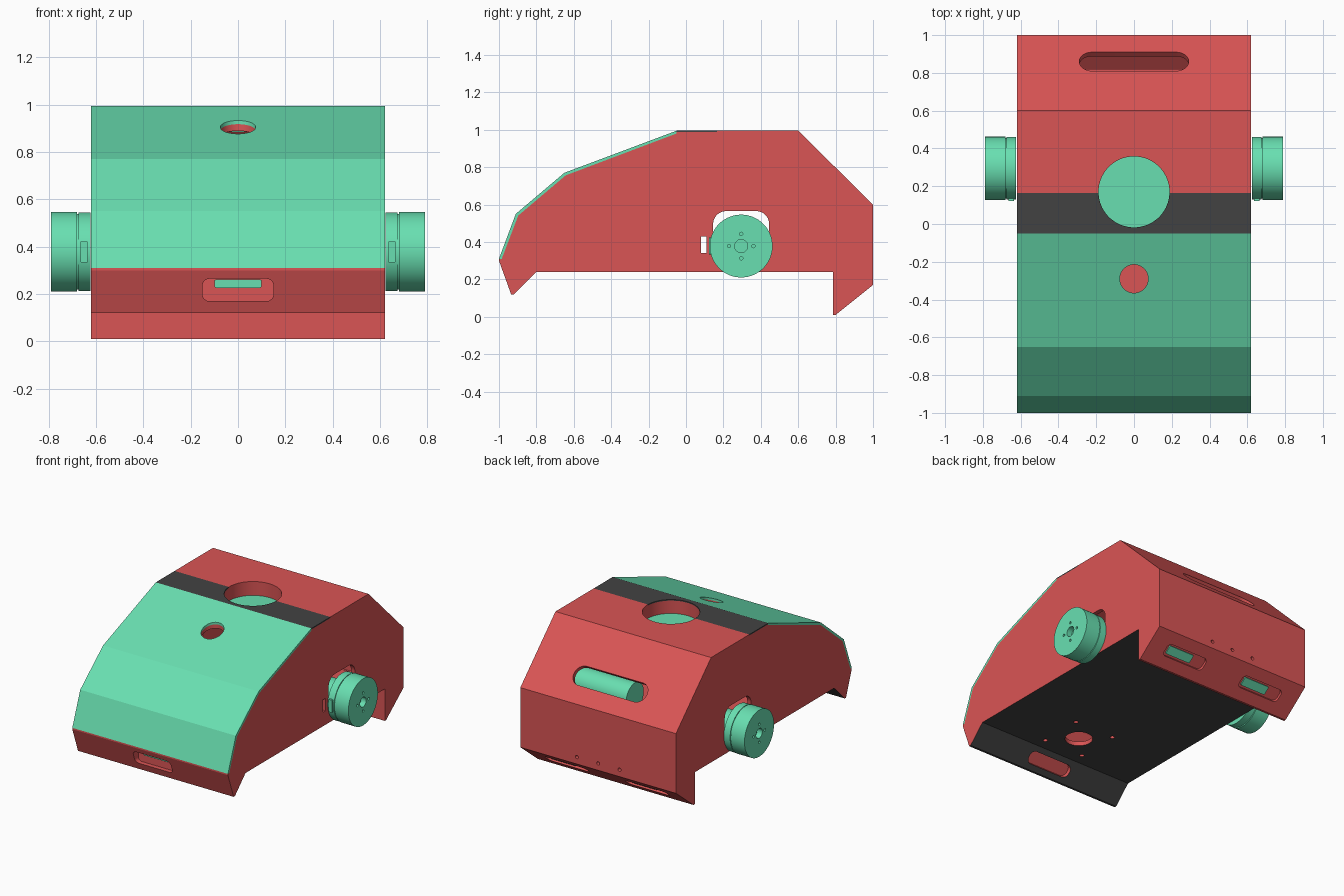
import bpy, bmesh
from math import radians, cos, sin, pi
from mathutils import Matrix, Vector

if "Cube" in bpy.data.objects:
    bpy.data.objects.remove(bpy.data.objects["Cube"])


def material(name, color):
    m = bpy.data.materials.new(name)
    m.use_nodes = True
    m.diffuse_color = (*color, 1)
    m.node_tree.nodes["Principled BSDF"].inputs["Base Color"].default_value = (*color, 1)
    return m


RED = material("shell red", (0.70, 0.09, 0.09))
GREEN = material("mint green", (0.14, 0.74, 0.44))
BLACK = material("charcoal", (0.055, 0.055, 0.055))


def extrude(name, points, move, *mats):
    """Extrude a flat outline of 3D points by a vector."""
    bm = bmesh.new()
    face = bm.faces.new([bm.verts.new(p) for p in points])
    out = bmesh.ops.extrude_face_region(bm, geom=[face])["geom"]
    bmesh.ops.translate(bm, vec=move, verts=[v for v in out if isinstance(v, bmesh.types.BMVert)])
    bmesh.ops.recalc_face_normals(bm, faces=bm.faces[:])
    mesh = bpy.data.meshes.new(name)
    bm.to_mesh(mesh)
    bm.free()
    ob = bpy.data.objects.new(name, mesh)
    bpy.context.collection.objects.link(ob)
    for m in mats:
        mesh.materials.append(m)
    return ob


def prism(name, profile, half, *mats):
    """Side profile (y, z) extruded across x."""
    return extrude(name, [(-half, y, z) for y, z in profile], (2 * half, 0, 0), *mats)


def slab(name, loc, normal, w, h, r, depth, mat=RED):
    """Rounded slab centred at loc, with its thickness along normal."""
    n = Vector(normal).normalized()
    u = Vector((0, 1, 0)) if abs(n.x) > 0.9 else Vector((1, 0, 0))
    frame = Matrix((u, n.cross(u), n)).transposed()
    pts = []
    for quarter, (sx, sy) in enumerate([(1, 1), (-1, 1), (-1, -1), (1, -1)]):
        for i in range(12):
            a = (quarter + (i + 0.5) / 12) * pi / 2
            p = Vector((sx * (w / 2 - r) + r * cos(a), sy * (h / 2 - r) + r * sin(a), -depth / 2))
            pts.append(Vector(loc) + frame @ p)
    return smooth(extrude(name, pts, n * depth, mat))


def disc(name, loc, normal, r, depth, mat=RED):
    return slab(name, loc, normal, 2 * r, 2 * r, r, depth, mat)


def smooth(ob):
    ob.data.shade_smooth()
    ob.data.set_sharp_from_angle(angle=radians(15))
    return ob


def cut(ob, cutters):
    for c in cutters:
        mod = ob.modifiers.new("cut", "BOOLEAN")
        mod.operation, mod.solver, mod.object = "DIFFERENCE", "EXACT", c
    dg = bpy.context.evaluated_depsgraph_get()
    mesh = bpy.data.meshes.new_from_object(ob.evaluated_get(dg))
    ob.modifiers.clear()
    ob.data = mesh
    for c in cutters:
        bpy.data.objects.remove(c)
    return smooth(ob)


X, Y, Z = (1, 0, 0), (0, 1, 0), (0, 0, 1)
W = 0.62
cover_out = [(-1, 0.31), (-0.91, 0.55), (-0.65, 0.77), (-0.05, 0.995)]
cover_in = [(-0.985, 0.31), (-0.897, 0.541), (-0.643, 0.756), (-0.05, 0.98)]

# Hollow body shell with a dark underside
body = prism("body_shell", [(-1, 0.30), (-1, 0.31)] + cover_in + [
    (-0.05, 0.987), (0.165, 0.987), (0.165, 0.995), (0.60, 0.995), (1, 0.60), (1, 0.17),
    (0.80, 0.01), (0.785, 0.01), (0.785, 0.24), (-0.80, 0.24), (-0.92, 0.12), (-0.935, 0.12)],
    W, RED, BLACK)
for f in body.data.polygons:
    if f.normal.z < -0.5 and f.center.y < 0.7:
        f.material_index = 1

cavity = prism("cavity", [
    (-0.95, 0.27), (-0.95, 0.31), (-0.865, 0.53), (-0.63, 0.73), (-0.045, 0.955), (0.59, 0.965),
    (0.97, 0.585), (0.97, 0.19), (0.82, 0.07), (0.82, 0.27)], W - 0.03, RED)
front_hole, top_hole = (0, -0.29, 0.9), (0, 0.17, 0.97)
wheel_y, wheel_z = 0.295, 0.378
rear_n = Vector((0, 0.62, -0.78))
rear_slots = [Vector((s * 0.32, 0.9, 0.09)) for s in (-1, 1)]

holes = [
    cavity,
    disc("cut", front_hole, Z, 0.075, 0.3),
    disc("cut", top_hole, Z, 0.188, 0.1),
    slab("cut", (0, 0.86, 0.738), (0, 0.7, 0.71), 0.58, 0.14, 0.069, 0.12),
    slab("cut", (0, wheel_y, 0.4225), X, 0.30, 0.285, 0.07, 1.4),
    slab("cut", (0, 0.095, 0.385), X, 0.03, 0.09, 0.002, 1.4),
    slab("cut", (0, -0.97, 0.2175), Y, 0.30, 0.095, 0.03, 0.1),
    slab("cut", (0, -0.86, 0.18), (0, 0.7, -0.7), 0.34, 0.09, 0.04, 0.06),
    disc("cut", (0, -0.56, 0.25), Z, 0.09, 0.12),
]
holes += [disc("cut", (x, -0.56 + y, 0.25), Z, 0.015, 0.12)
          for x in (-0.155, 0.155) for y in (-0.155, 0.155)]
holes += [disc("cut", (x, 1, 0.22), Y, 0.012, 0.1) for x in (-0.17, 0, 0.17)]
holes += [slab("cut", p, rear_n, 0.33, 0.09, 0.03, 0.04) for p in rear_slots]
cut(body, holes)

# Front cover and top stripe
cover = prism("front_cover", cover_out + cover_in[::-1], W, GREEN)
cut(cover, [disc("cut", front_hole, Z, 0.075, 0.3, GREEN)])
stripe = prism("top_stripe", [(-0.05, 0.987), (-0.05, 0.995), (0.165, 0.995), (0.165, 0.987)], W, BLACK)
cut(stripe, [disc("cut", top_hole, Z, 0.188, 0.1, BLACK)])

# Recessed well under the top opening
well = disc("well_wall", (0, 0.17, 0.925), Z, 0.20, 0.08)
cut(well, [disc("cut", top_hole, Z, 0.188, 0.3)])
disc("well_floor", (0, 0.17, 0.89), Z, 0.195, 0.01, GREEN)
slab("well_tab", (0, -0.035, 0.915), Y, 0.07, 0.06, 0.004, 0.01, GREEN)

# Sensor boards in the lower slots
slab("front_sensor", (0, -0.926, 0.244), Y, 0.20, 0.035, 0.008, 0.012, GREEN)
for p in rear_slots:
    slab("rear_sensor", p - rear_n * 0.016 + Vector((0.04, 0, 0)), rear_n, 0.2, 0.06, 0.008, 0.012, GREEN)

# Wheels, motors and connectors on each side
for side, s in (("left", 1), ("right", -1)):
    def at(x, dy=0, dz=0):
        return (s * x, wheel_y + dy, wheel_z + dz)

    disc(side + "_motor", at(0.41), X, 0.10, 0.42, GREEN)
    disc(side + "_wheel_inner", at(0.649), X, 0.166, 0.05, GREEN)
    disc(side + "_wheel_groove", at(0.677), X, 0.160, 0.012, GREEN)
    wheel = disc(side + "_wheel_outer", at(0.735), X, 0.168, 0.11, GREEN)
    bolts = [disc("cut", at(0.79, 0.065 * cos(a), 0.065 * sin(a)), X, 0.009, 0.06, GREEN)
             for a in (0, pi / 2, pi, 3 * pi / 2)]
    cut(wheel, [disc("cut", at(0.79), X, 0.035, 0.08, GREEN)] + bolts)
    slab(side + "_connector", at(0.65, -0.163), Y, 0.03, 0.09, 0.004, 0.02, GREEN)
